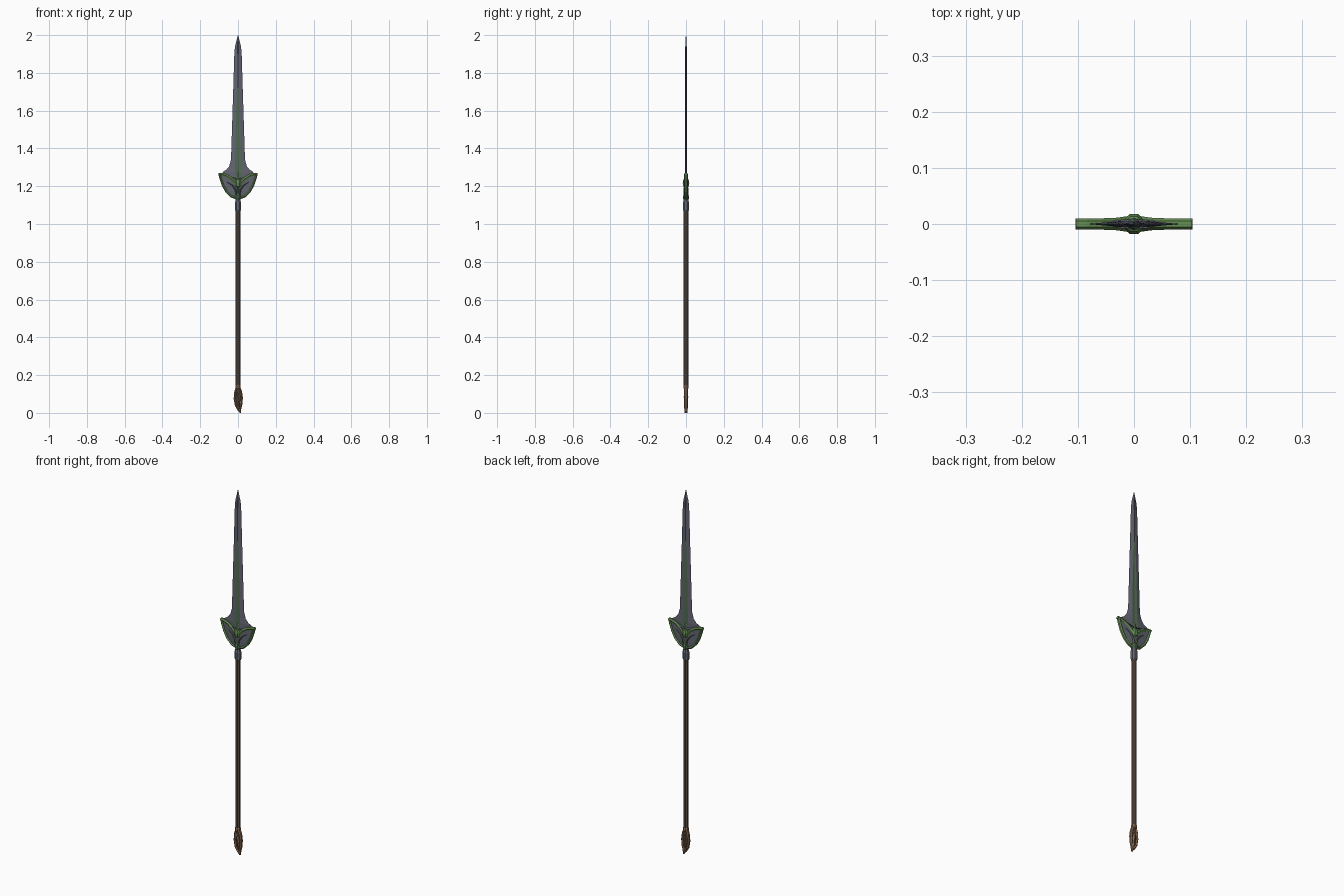
import bpy, bmesh, math
from mathutils import Vector


def mat(name, r, g, b):
    m = bpy.data.materials.new(name)
    m.diffuse_color = (r, g, b, 1)
    return m


STEEL = mat("steel", 0.125, 0.13, 0.165)
DARK_GREEN = mat("dark green", 0.085, 0.15, 0.085)
GREEN = mat("leaf green", 0.13, 0.27, 0.085)
WOOD = mat("dark wood", 0.095, 0.066, 0.05)
BRONZE = mat("bronze", 0.24, 0.135, 0.075)


def loft(name, rings, mats, rule=None):
    """Skin closed rings of points, cap both ends; rule(ring, side) picks the colour."""
    bm = bmesh.new()
    vs = [[bm.verts.new(p) for p in r] for r in rings]
    n = len(rings[0])
    for i in range(len(vs) - 1):
        for j in range(n):
            k = (j + 1) % n
            f = bm.faces.new((vs[i][j], vs[i][k], vs[i + 1][k], vs[i + 1][j]))
            f.material_index = rule(i, j) if rule else 0
    bm.faces.new(vs[0][::-1])
    bm.faces.new(vs[-1])
    bmesh.ops.recalc_face_normals(bm, faces=bm.faces)
    me = bpy.data.meshes.new(name)
    bm.to_mesh(me)
    bm.free()
    for m in mats:
        me.materials.append(m)
    ob = bpy.data.objects.new(name, me)
    bpy.context.collection.objects.link(ob)
    return ob


def lathe(name, profile, m, sides=8, ysc=1.0):
    a = [math.tau * (k + 0.5) / sides for k in range(sides)]
    return loft(name, [[(r * math.cos(t), r * ysc * math.sin(t), z) for t in a]
                       for r, z in profile], [m])


def band(name, path, m):
    """Six-sided bar along x-z points (x, z, half width, half depth)."""
    rings = []
    for i, (x, z, w, d) in enumerate(path):
        p, q = path[max(i - 1, 0)], path[min(i + 1, len(path) - 1)]
        t = Vector((q[0] - p[0], q[1] - p[1])).normalized()
        nx, nz = -t.y, t.x
        sec = [(w, 0.5 * d), (0, d), (-w, 0.5 * d), (-w, -0.5 * d), (0, -d), (w, -0.5 * d)]
        rings.append([(x + nx * u, v, z + nz * u) for u, v in sec])
    return loft(name, rings, [m])


def mirror_x(ob):
    md = ob.modifiers.new("mirror", "MIRROR")
    md.use_axis[0] = True
    md.use_clip = False
    md.use_mirror_merge = False


def blade_rings(rows):
    return [[(-w, 0, z), (-c, -t, z), (0, -t * 0.7, z), (c, -t, z), (w, 0, z),
             (c, t, z), (0, t * 0.7, z), (-c, t, z)] for z, w, c, t in rows]


# Blade: bevelled steel edges with a green fuller that stops below the tip
rows = [(1.20, 0.055, 0.016, 0.006), (1.255, 0.075, 0.016, 0.006), (1.275, 0.082, 0.016, 0.006),
        (1.287, 0.062, 0.016, 0.006), (1.305, 0.047, 0.016, 0.006), (1.34, 0.037, 0.015, 0.006),
        (1.50, 0.032, 0.012, 0.005), (1.72, 0.025, 0.004, 0.005), (1.90, 0.0195, 0.003, 0.004),
        (1.94, 0.016, 0.002, 0.004), (2.0, 0.001, 0.0005, 0.001)]
loft("blade", blade_rings(rows), [STEEL, DARK_GREEN],
     lambda i, j: 1 if j in (1, 2, 5, 6) and i < 7 else 0)

# Guard plate: the shield-shaped steel web between the green rims
web = [(1.135, 0.012), (1.15, 0.045), (1.175, 0.066), (1.20, 0.079), (1.235, 0.09), (1.258, 0.095)]
loft("guard_web", [[(-w, -0.003, z), (0, -0.009, z - 0.02 * (z > 1.24)), (w, -0.003, z),
                    (w, 0.003, z), (0, 0.009, z - 0.02 * (z > 1.24)), (-w, 0.003, z)]
                   for z, w in web], [STEEL])

# Green rims: outer curve, upper horn and a rib running into the neck
for name, path in (
    ("guard_outer_rim", [(0.004, 1.135, 0.006, 0.011), (0.035, 1.145, 0.006, 0.010),
                         (0.062, 1.172, 0.006, 0.010), (0.08, 1.205, 0.006, 0.010),
                         (0.092, 1.24, 0.006, 0.010), (0.099, 1.264, 0.005, 0.010)]),
    ("guard_horn", [(0.010, 1.212, 0.009, 0.014), (0.033, 1.237, 0.009, 0.011),
                    (0.06, 1.255, 0.008, 0.010), (0.085, 1.263, 0.007, 0.010),
                    (0.104, 1.265, 0.006, 0.010)]),
    ("guard_rib", [(0.006, 1.145, 0.005, 0.014), (0.012, 1.18, 0.005, 0.014),
                   (0.03, 1.205, 0.004, 0.010), (0.058, 1.222, 0.002, 0.006)]),
):
    mirror_x(band(name, path, GREEN if name != "guard_rib" else DARK_GREEN))

# Centre boss, leaf point above it and neck below
lathe("guard_boss", [(0.006, 1.19), (0.017, 1.198), (0.021, 1.217), (0.016, 1.236), (0.005, 1.243)],
      GREEN, 8, 0.9)
lathe("boss_point", [(0.016, 1.235), (0.011, 1.262), (0.001, 1.30)], DARK_GREEN, 6, 0.7)
lathe("neck", [(0.011, 1.12), (0.017, 1.135), (0.017, 1.15), (0.010, 1.162), (0.010, 1.20)],
      DARK_GREEN)

# Collar and shaft
lathe("collar", [(0.014, 1.066), (0.0175, 1.075), (0.0175, 1.112), (0.013, 1.128)], STEEL)
lathe("shaft", [(0.013, 0.13), (0.013, 1.075)], WOOD)

# Butt cap: ring, flat core and two curling bronze leaves meeting in an offset tip
lathe("butt_ring", [(0.012, 0.128), (0.0155, 0.133), (0.0155, 0.145), (0.012, 0.15)], BRONZE)
lathe("butt_core", [(0.004, 0.03), (0.013, 0.06), (0.014, 0.09), (0.011, 0.135)], WOOD, 8, 0.55)
band("butt_leaf_left", [(-0.006, 0.138, 0.006, 0.012), (-0.014, 0.11, 0.006, 0.011),
                        (-0.017, 0.075, 0.006, 0.010), (-0.011, 0.04, 0.006, 0.010),
                        (0.002, 0.016, 0.005, 0.009), (0.013, 0.005, 0.004, 0.007)], BRONZE)
band("butt_leaf_right", [(0.005, 0.138, 0.006, 0.012), (0.015, 0.115, 0.006, 0.011),
                         (0.02, 0.08, 0.006, 0.010), (0.017, 0.045, 0.006, 0.010),
                         (0.012, 0.02, 0.005, 0.009), (0.012, 0.0, 0.004, 0.007)], BRONZE)
band("butt_leaf_middle", [(-0.008, 0.115, 0.003, 0.011), (0.004, 0.085, 0.006, 0.012),
                          (0.006, 0.05, 0.005, 0.011), (0.006, 0.02, 0.003, 0.008)], BRONZE)
